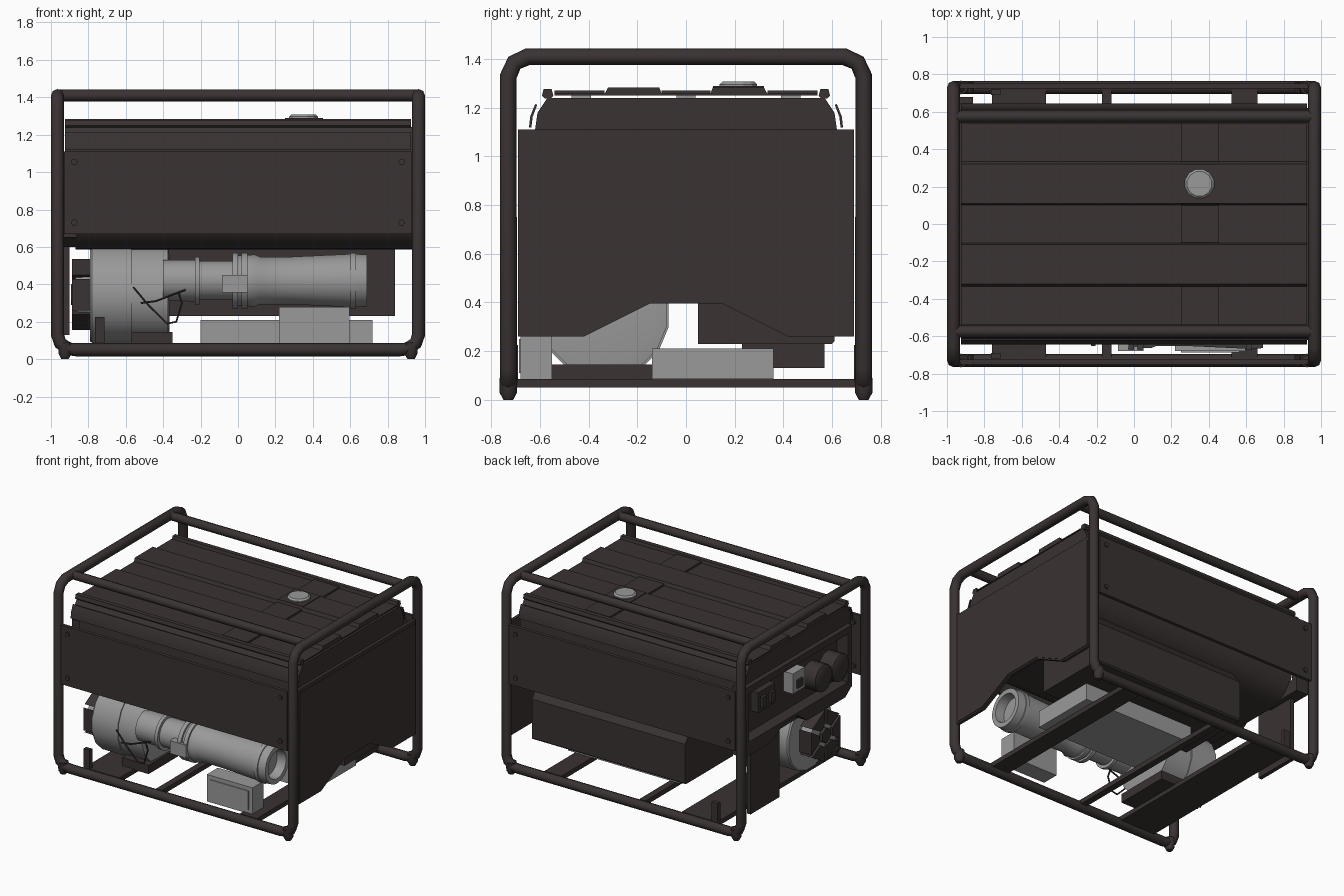
import bpy, bmesh, math
from mathutils import Vector

if "Cube" in bpy.data.objects:
    bpy.data.objects.remove(bpy.data.objects["Cube"])

def material(name, c):
    m = bpy.data.materials.new(name)
    m.diffuse_color = (*c, 1)
    m.use_nodes = True
    m.node_tree.nodes["Principled BSDF"].inputs["Base Color"].default_value = m.diffuse_color
    return m

DARK = material("dark_brown_steel", (0.042, 0.032, 0.032))
GREY = material("grey_metal", (0.32, 0.32, 0.32))

def finish(name, bm, mat, smooth=None):
    bmesh.ops.recalc_face_normals(bm, faces=bm.faces)
    me = bpy.data.meshes.new(name)
    bm.to_mesh(me)
    bm.free()
    ob = bpy.data.objects.new(name, me)
    bpy.context.collection.objects.link(ob)
    me.materials.append(mat)
    if smooth:
        bpy.ops.object.select_all(action='DESELECT')
        bpy.context.view_layer.objects.active = ob
        ob.select_set(True)
        bpy.ops.object.shade_smooth_by_angle(angle=math.radians(smooth))
    return ob

def box(name, x, y, z, mat=DARK):
    bm = bmesh.new()
    bmesh.ops.create_cube(bm, size=1)
    for v in bm.verts:
        v.co = [(r[0] + r[1]) / 2 + c * (r[1] - r[0]) for r, c in zip((x, y, z), v.co)]
    return finish(name, bm, mat)

def extrude_x(name, prof, x0, x1, mat=DARK, smooth=None):
    """Extrude a closed (y, z) outline along x."""
    bm = bmesh.new()
    a, b = [[bm.verts.new((x, y, z)) for y, z in prof] for x in (x0, x1)]
    bm.faces.new(a)
    bm.faces.new(b)
    for i in range(len(prof)):
        j = (i + 1) % len(prof)
        bm.faces.new((a[i], a[j], b[j], b[i]))
    return finish(name, bm, mat, smooth)

def lathe(name, prof, c, axis, sides=24, mat=GREY, smooth=35):
    """Turn (distance, radius) pairs about the x, y or z axis through c."""
    bm = bmesh.new()
    rings = []
    for d, r in prof:
        ring = []
        for k in range(sides):
            t = 2 * math.pi * (k + 0.5) / sides
            p, q = r * math.cos(t), r * math.sin(t)
            off = {'x': (d, p, q), 'y': (p, d, q), 'z': (p, q, d)}[axis]
            ring.append(bm.verts.new(Vector(c) + Vector(off)))
        rings.append(ring)
    for a, b in zip(rings, rings[1:]):
        for k in range(sides):
            j = (k + 1) % sides
            bm.faces.new((a[k], a[j], b[j], b[k]))
    bm.faces.new(rings[0])
    bm.faces.new(rings[-1])
    return finish(name, bm, mat, smooth)

def tube(name, pts, r, mat=DARK, closed=False, res=2):
    cu = bpy.data.curves.new(name, 'CURVE')
    cu.dimensions = '3D'
    cu.bevel_depth, cu.bevel_resolution, cu.use_fill_caps = r, res, not closed
    sp = cu.splines.new('POLY')
    sp.points.add(len(pts) - 1)
    for p, co in zip(sp.points, pts):
        p.co = (*co, 1)
    sp.use_cyclic_u = closed
    ob = bpy.data.objects.new(name, cu)
    bpy.context.collection.objects.link(ob)
    cu.materials.append(mat)
    bpy.ops.object.select_all(action='DESELECT')
    bpy.context.view_layer.objects.active = ob
    ob.select_set(True)
    bpy.ops.object.convert(target='MESH')
    bpy.ops.object.shade_smooth_by_angle(angle=math.radians(50))

# Tubular frame: one closed loop through both floor rails and both end arches
X, Y, T = 0.965, 0.73, 1.41
half = [(X - .1, -Y, .05), (X - .06, -Y, .055), (X - .015, -Y, .085), (X, -Y, .13), (X, -Y, T - .08),
        (X, -Y + .025, T - .025), (X, -Y + .08, T)]
half += [(x, -y, z) for x, y, z in reversed(half)]
tube("tube_frame", half + [(-x, y, z) for x, y, z in reversed(half)], .035, closed=True)
for s, n in ((-1, "front"), (1, "back")):
    tube(n + "_top_rail", [(-X, s * .575, T), (X, s * .575, T)], .032)
    for e in (-1, 1):
        lathe(n + "_foot", [(0, .02), (.03, .036), (.09, .037)], (e * .925, s * Y, .0), 'z', 10, DARK)
    box(n + "_floor_bracket", (-.765, -.715), sorted((s * .69, s * .72)), (.07, .225))

# Floor cross members and engine mount
for x0, x1 in ((-.76, -.47), (-.17, -.12), (.52, .66)):
    box("cross_member", (x0, x1), (-.72, .72), (.05, .085))
box("engine_mount", (-.57, -.35), (-.55, -.13), (.08, .145))

# Main tank housing with well rounded lower edges
arc = [(.42 + .2 * math.sin(t), .785 - .2 * math.cos(t)) for t in [k * math.pi / 16 for k in range(9)]]
side = arc + [(.62, 1.11), (.61, 1.18), (.57, 1.24)]
extrude_x("main_housing", side + [(-y, z) for y, z in reversed(side)], -.87, .93, smooth=25)
extrude_x("housing_end_top", [(.62, 1.1), (.61, 1.18), (.57, 1.24), (-.57, 1.24), (-.61, 1.18), (-.62, 1.1)],
          -.925, -.86)

# Top cover: flat sheet, ribs, edge beads and curved side skirts
box("top_sheet", (-.925, .925), (-.54, .54), (1.25, 1.258))
for s in (-1, 1):
    extrude_x("cover_rib", [(s * y, z) for y, z in ((.335, 1.256), (.32, 1.284), (.11, 1.284), (.1, 1.256))],
              -.925, .925)
    extrude_x("edge_bead", [(s * y, z) for y, z in ((.545, 1.25), (.552, 1.277), (.585, 1.277), (.592, 1.25),
              (.58, 1.238), (.555, 1.238))], -.925, .925)
    extrude_x("side_skirt", [(s * y, z) for y, z in ((.645, 1.12), (.64, 1.165), (.62, 1.215), (.611, 1.213),
              (.63, 1.163), (.635, 1.12))], -.925, .925, smooth=30)
for y in (-.43, 0, .43):
    box("cover_spacer", (-.85, .9), (y - .04, y + .04), (1.235, 1.252), GREY)
for y0, y1 in ((-.54, -.335), (-.1, .1), (.335, .54)):
    box("cover_cross_band", (.25, .455), (y0, y1), (1.25, 1.272))
box("filler_pad", (.25, .455), (.11, .32), (1.275, 1.289))
lathe("fuel_cap", [(0, .08), (.01, .08), (.021, .068)], (.35, .215, 1.286), 'z', 12, GREY, None)

# Long side panels, flush with the posts, with bolts
for s, n in ((-1, "front"), (1, "back")):
    box(n + "_panel", (-.93, .93), sorted((s * .725, s * .75)), (.67, 1.11))
    for x in (-.875, .875):
        for z in (.73, 1.055):
            lathe(n + "_bolt", [(-.03, .017), (.03, .017)], (x, s * .73, z), 'y', 10, DARK)

# Right end plate with arched lower edge, and its raised inner field
def plate(g, top_z):
    return [(-.69 + g, .26 + g), (-.42, .26 + g), (-.15, .395 + g), (.15, .395 + g),
            (.42, .26 + g), (.69 - g, .26 + g), (.69 - g, top_z), (-.69 + g, top_z)]
extrude_x("right_end_plate", plate(0, 1.11), .955, .978)
extrude_x("right_end_field", plate(.012, 1.085), .976, .983)

# Control end: recessed surround, sockets, switches
extrude_x("control_lower_rim", [(.68, .6), (.36, .6), (.22, .68), (.06, .68), (-.05, .6), (-.5, .6), (-.58, .66),
          (-.58, .7), (.68, .7)], -.96, -.86)
box("control_upper_rim", (-.96, -.86), (-.58, .68), (1.06, 1.11))
for y in (-.58, .63):
    box("control_side_rim", (-.96, -.86), (y, y + .05), (.65, 1.1))
for y in (-.21, -.41):
    lathe("power_socket", [(.05, .1), (-.06, .1), (-.075, .075)], (-.925, y, .86), 'x', 16, DARK)
box("grey_meter", (-.95, -.865), (-.04, .1), (.85, 1.0), GREY)
box("meter_switch", (-.965, -.94), (.0, .06), (.88, .94))
box("breaker_plate", (-.93, -.865), (.28, .48), (.85, 1.0))
for y in (.33, .43):
    box("breaker_switch", (-.95, -.92), (y - .025, y + .025), (.88, .96))
box("lower_end_panel", (-.93, -.9), (.23, .57), (.13, .62))

# Fan housing and recoil cover on the engine
lathe("fan_housing", [(-.79, .26), (-.78, .268), (-.57, .268), (-.57, .26), (-.375, .26), (-.365, .2)],
      (0, -.335, .35), 'x', 16)
C = (0, -.375, .345)
lathe("recoil_drum", [(-.78, .175), (-.87, .165)], C, 'x', 12, GREY, None)
lathe("recoil_hub", [(-.86, .06), (-.892, .055)], C, 'x', 6, DARK, None)
for k in range(6):
    a = k * math.pi / 3
    pts = [(.08, -.34), (.19, -.46), (.19, .46), (.08, .34)]
    extrude_x("recoil_vane", [(C[1] + r * math.cos(a + d), C[2] + r * math.sin(a + d)) for r, d in pts],
              -.888, -.785)

# Turned grey barrel with flanges and open end
lathe("engine_barrel", [(-.4, .11), (-.23, .112), (-.23, .128), (-.205, .128), (-.205, .105), (-.03, .105),
      (-.03, .15), (0, .15), (0, .135), (.02, .135), (.02, .15), (.05, .15), (.05, .138), (.09, .14),
      (.12, .128), (.28, .128), (.6, .143), (.6, .15), (.63, .15), (.63, .143), (.69, .14), (.69, .105),
      (.62, .1)], (0, -.525, .42), 'x')
box("barrel_terminal", (-.085, .05), (-.68, -.52), (.355, .45), GREY)
for i, pts in enumerate(([(-.56, .385), (-.48, .29), (-.38, .19), (-.33, .2), (-.3, .3), (-.32, .36)],
                         [(-.52, .3), (-.44, .31), (-.28, .37)])):
    tube("cable_%d" % i, [(x, -.63, z) for x, z in pts], .006, res=1)

# Grey boxes and the rear muffler box
box("front_grey_box", (.22, .595), (-.68, -.55), (.08, .28), GREY)
box("front_box_lid", (.25, .565), (-.687, -.67), (.11, .25), GREY)
box("floor_tray", (-.2, .72), (-.14, .36), (.085, .21), GREY)
extrude_x("muffler_box", [(.05, .23), (.6, .23), (.61, .24), (.61, .53), (.48, .7), (.05, .7)], -.42, .84)
